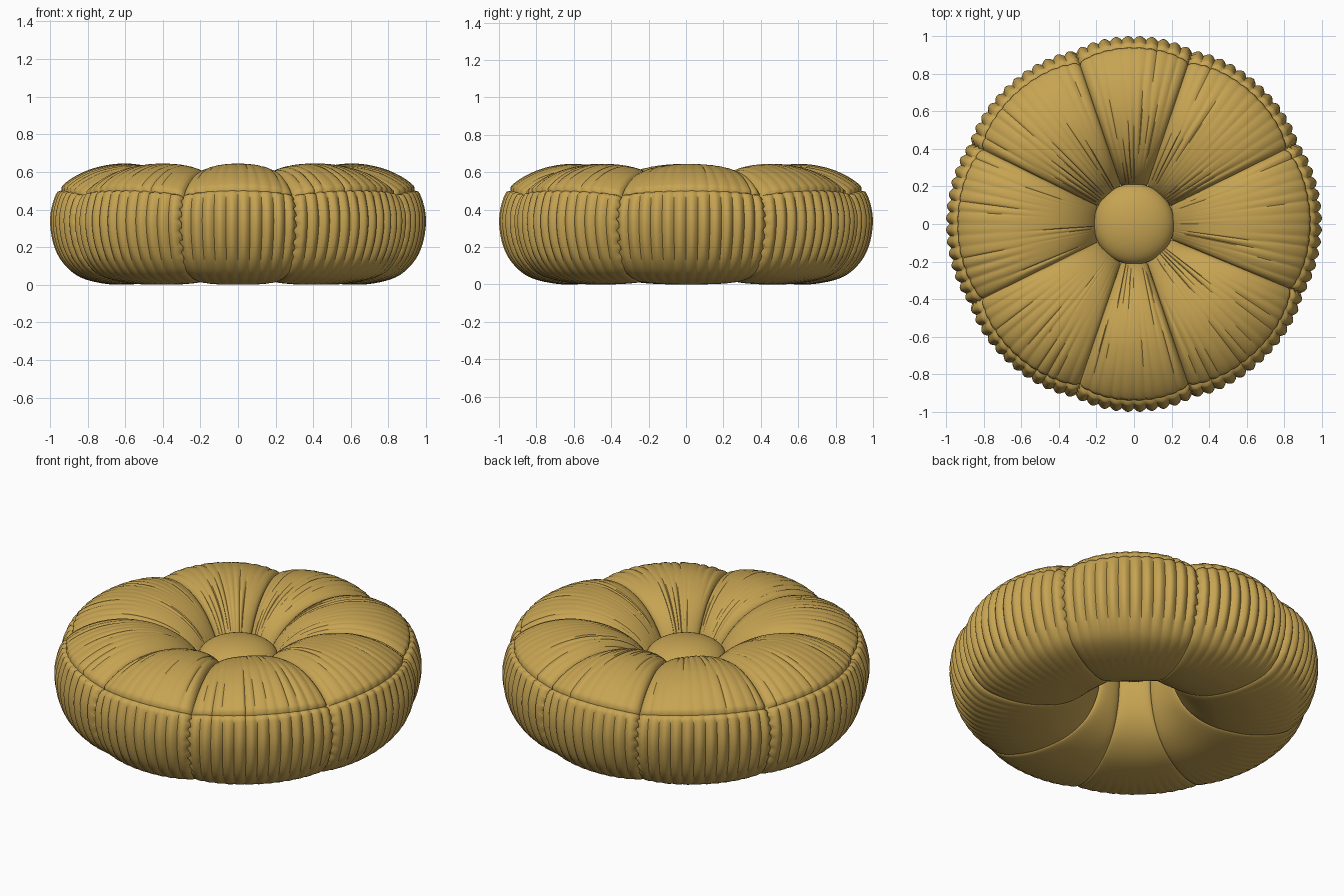
import bpy, math, random
from mathutils import Vector

random.seed(4)
if "Cube" in bpy.data.objects:
    bpy.data.objects.remove(bpy.data.objects["Cube"])

# Single fabric colour
fabric = bpy.data.materials.new("mustard fabric")
fabric.use_nodes = True
color = (0.57, 0.37, 0.085, 1)
fabric.diffuse_color = color
bsdf = fabric.node_tree.nodes["Principled BSDF"]
bsdf.inputs["Base Color"].default_value = color
bsdf.inputs["Roughness"].default_value = 0.8

PLEATS, PER_PLEAT, STEPS = 96, 8, 5
COUNT = PLEATS * PER_PLEAT
SEAM_KNOT = 7

# Cushion cross-section (radius, height): waist, over the top, round the side, under
knots = [Vector(p) for p in (
    (.19, .36), (.22, .46), (.31, .555), (.44, .62), (.6, .645), (.75, .625),
    (.87, .575), (.95, .51), (.987, .43), (1, .33), (.98, .21), (.93, .115),
    (.84, .04), (.7, .004), (.56, .002), (.42, .03), (.3, .1), (.22, .21))]


def smooth_loop(points, steps):
    """Closed Catmull-Rom curve through the points."""
    n, out = len(points), []
    for k in range(n):
        a, b, c, d = (points[(k + o) % n] for o in (-1, 0, 1, 2))
        for s in range(steps):
            t = s / steps
            out.append(.5 * (2 * b + (c - a) * t + (2 * a - 5 * b + 4 * c - d) * t * t
                             + (3 * b - a - 3 * c + d) * t ** 3))
    return out


def ramp(x, lo, hi):
    t = min(1, max(0, (x - lo) / (hi - lo)))
    return t * t * (3 - 2 * t)


profile = smooth_loop(knots, STEPS)
rows = len(profile)
normals = []
for j in range(rows):
    t = profile[(j + 1) % rows] - profile[j - 1]
    normals.append(Vector((-t.y, t.x)).normalized())

# Radial seams dividing the cushion into eight panels, snapped to pleats
step = math.tau / PLEATS
seams = [round(math.radians(a) / step) * step
         for a in (28, 70, 109, 153, 205, 252, 290, 336)]
gathers = [random.random() for _ in range(PLEATS)]
lengths = [random.uniform(.3, .9) for _ in range(PLEATS)]


def panel_puff(angle):
    """0 on a seam, rising roundly to 1 in the middle of a panel."""
    for k, start in enumerate(seams):
        width = (seams[(k + 1) % len(seams)] - start) % math.tau
        offset = (angle - start) % math.tau
        if offset < width:
            u = min(offset, width - offset) / (width / 2)
            return math.sqrt(max(0, 1 - (1 - u) ** 2))
    return 1


# Puffed, pleated cushion
verts, faces = [], []
for i in range(COUNT):
    angle = math.tau * i / COUNT
    puff = panel_puff(angle)
    crest = abs(math.sin(math.pi * i / PER_PLEAT))
    p = i // PER_PLEAT
    for j in range(rows):
        pos, nrm = profile[j], normals[j]
        top = ramp(nrm.y, .1, .8)
        bottom = ramp(-nrm.y, .3, .9)
        outer = ramp(pos.x, .5, .9)
        # seams bite deepest on the top
        depth = .032 + .03 * top - .012 * bottom
        # pleats are full on the side wall and fade to wrinkles elsewhere
        side = outer * (1 - top) * (1 - bottom)
        wrinkle = .009 * gathers[p] * top * ramp(abs(pos.x - lengths[p]), .35, 0)
        pleat = (.016 * side + .003 * outer + wrinkle) * (1 - crest)
        groove = .014 if j == SEAM_KNOT * STEPS else 0
        q = pos - nrm * (depth * (1 - puff) + pleat + groove)
        # jagged gathering along the side of each seam
        pucker = (1 - puff) ** 4 * side * .012 * math.sin(j * 2.1)
        turn = angle + pucker
        verts.append((q.x * math.cos(turn), q.x * math.sin(turn), max(0, q.y)))
        ni, nj = (i + 1) % COUNT, (j + 1) % rows
        faces.append((i * rows + j, i * rows + nj, ni * rows + nj, ni * rows + j))

mesh = bpy.data.meshes.new("pleated_cushion")
mesh.from_pydata(verts, [], faces)
cushion = bpy.data.objects.new("pleated_cushion", mesh)
bpy.context.collection.objects.link(cushion)
mesh.materials.append(fabric)

# Domed button in the middle
bpy.ops.mesh.primitive_uv_sphere_add(segments=48, ring_count=24, radius=1,
                                     location=(0, 0, .42))
button = bpy.context.object
button.name = "center_button"
button.scale = (.215, .215, .1)
button.data.materials.append(fabric)

for obj, limit in ((cushion, 50), (button, 60)):
    bpy.ops.object.select_all(action='DESELECT')
    obj.select_set(True)
    bpy.context.view_layer.objects.active = obj
    bpy.ops.object.shade_smooth_by_angle(angle=math.radians(limit))
